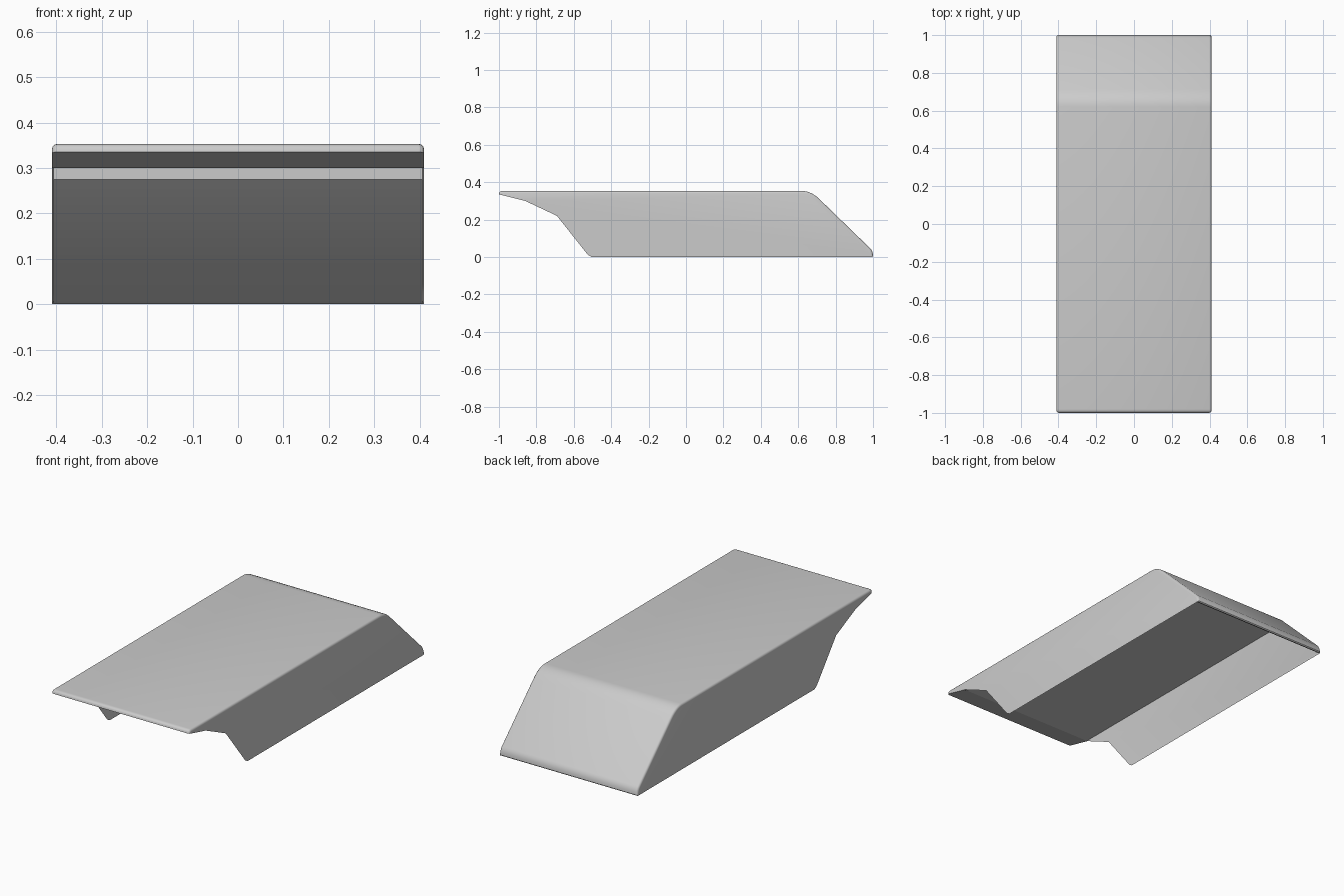
import bpy, bmesh
from mathutils import Vector

if "Cube" in bpy.data.objects:
    bpy.data.objects.remove(bpy.data.objects["Cube"])

HALF_W = 0.41


def curve(a, b, c, n=4):
    """Points of a rounded corner from a to c, pulled towards b."""
    a, b, c = Vector(a), Vector(b), Vector(c)
    return [tuple(a * (1 - t)**2 + b * 2 * t * (1 - t) + c * t * t)
            for t in (i / n for i in range(n + 1))]


def finish(bm, name):
    bmesh.ops.recalc_face_normals(bm, faces=bm.faces)
    mesh = bpy.data.meshes.new(name)
    bm.to_mesh(mesh)
    bm.free()
    obj = bpy.data.objects.new(name, mesh)
    bpy.context.collection.objects.link(obj)
    bpy.ops.object.select_all(action='DESELECT')
    bpy.context.view_layer.objects.active = obj
    obj.select_set(True)
    bpy.ops.object.shade_smooth_by_angle(angle=0.6)
    return obj


# Outer shell: side profile (y, z) extruded across the width
skin = (curve((-1, 0.335), (-1, 0.353), (-0.98, 0.353))
        + curve((0.62, 0.353), (0.67, 0.353), (0.715, 0.308), 6)
        + curve((0.985, 0.046), (1, 0.03), (1, 0.005)))
open_side = [(0.995, 0), (-0.505, 0), (-0.525, 0.012), (-0.69, 0.22), (-0.86, 0.30)]
profile = skin + open_side
n, k = len(profile), len(skin)

bm = bmesh.new()
left, right = ([bm.verts.new((x, y, z)) for y, z in profile] for x in (-HALF_W, HALF_W))
bm.faces.new(left)
bm.faces.new(right)
strips = [bm.faces.new((left[i], left[(i + 1) % n], right[(i + 1) % n], right[i]))
          for i in range(n)]

# Leave the underside and lower front open, keep the nose underside
bmesh.ops.delete(bm, geom=strips[k:n - 1], context='FACES_ONLY')
bmesh.ops.recalc_face_normals(bm, faces=bm.faces)

# Round the long edges where the skin meets the side walls
rims = [bm.edges.get((row[i], row[i + 1])) for row in (left, right) for i in range(k - 1)]
bmesh.ops.bevel(bm, geom=rims, offset=0.012, segments=3, profile=0.5, affect='EDGES')
finish(bm, "outer_shell")

# Inner lining: ceiling, short step and the inside of the rear slope
lining = [(-0.86, 0.30), (0.70, 0.30), (0.70, 0.275), (0.975, 0.012), (0.995, 0)]
bm = bmesh.new()
rows = [[bm.verts.new((s * (HALF_W - 0.004), y, z)) for s in (-1, 1)] for y, z in lining]
for a, b in zip(rows, rows[1:]):
    bm.faces.new((a[0], a[1], b[1], b[0]))
finish(bm, "inner_lining")
